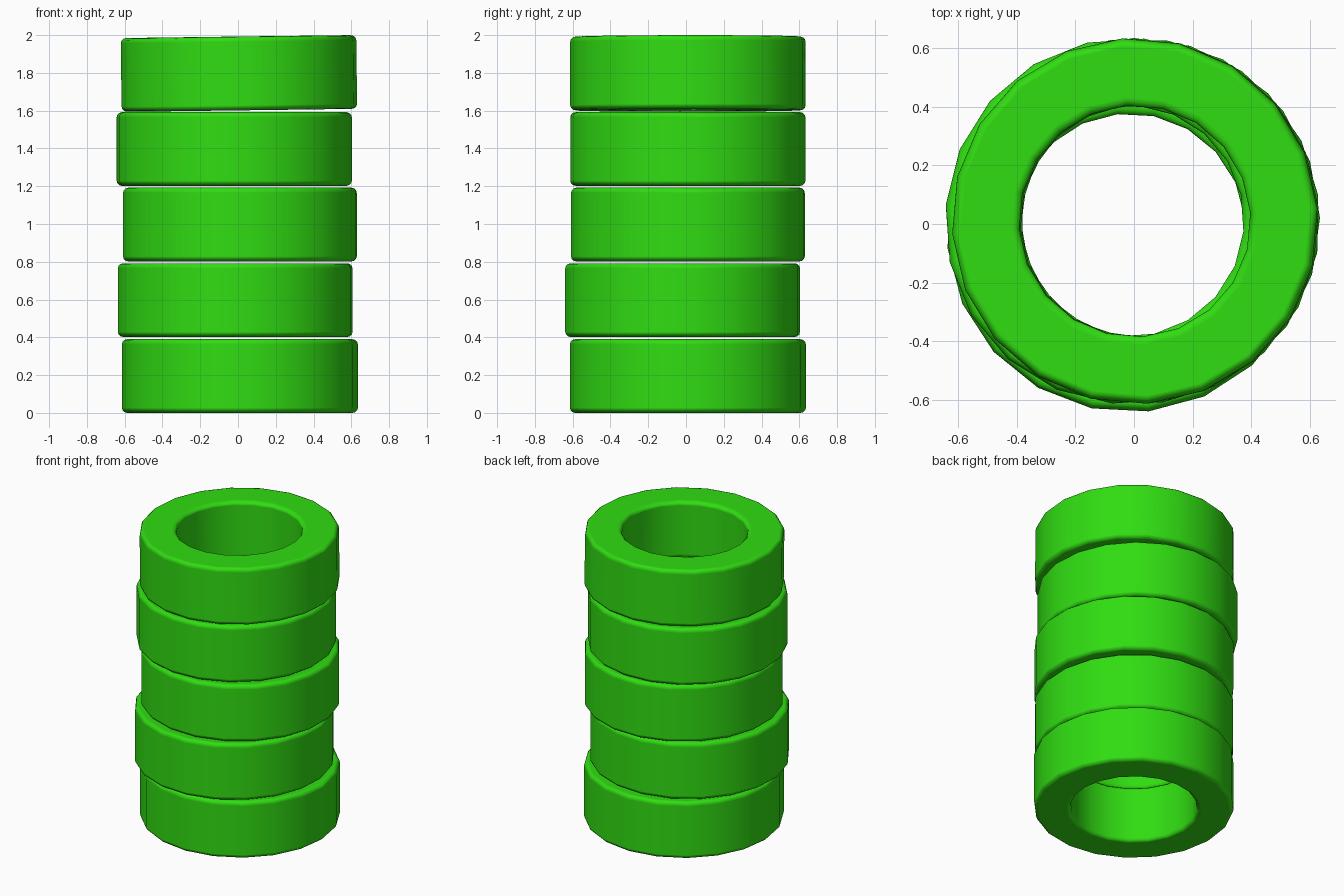
import bpy, bmesh
from math import cos, sin, pi, radians

cube = bpy.data.objects.get("Cube")
if cube:
    bpy.data.objects.remove(cube, do_unlink=True)

SIDES, OUTER, INNER, HEIGHT = 20, 0.625, 0.395, 0.39

# Single flat green for every tyre
green = bpy.data.materials.new("bright_green")
green.use_nodes = True
colour = (0.03, 0.72, 0.006, 1)
green.diffuse_color = colour
shader = green.node_tree.nodes["Principled BSDF"]
shader.inputs["Base Color"].default_value = colour
shader.inputs["Roughness"].default_value = 0.8


def make_tyre(name, location, turn, tilt):
    """Square-section ring with softened rims."""
    bm = bmesh.new()
    h = HEIGHT / 2
    section = [(INNER, -h), (OUTER, -h), (OUTER, h), (INNER, h)]
    rings = []
    for i in range(SIDES):
        a = 2 * pi * i / SIDES
        rings.append([bm.verts.new((r * cos(a), r * sin(a), z)) for r, z in section])
    for i in range(SIDES):
        a, b = rings[i], rings[(i + 1) % SIDES]
        for j in range(4):
            k = (j + 1) % 4
            bm.faces.new((a[j], b[j], b[k], a[k]))
    bmesh.ops.recalc_face_normals(bm, faces=bm.faces)
    for face in bm.faces:
        face.smooth = True
    mesh = bpy.data.meshes.new(name)
    bm.to_mesh(mesh)
    bm.free()
    mesh.materials.append(green)

    tyre = bpy.data.objects.new(name, mesh)
    bpy.context.collection.objects.link(tyre)
    tyre.location = location
    tyre.rotation_euler = (0, tilt, radians(turn))

    # Rounded rims, with flat walls kept clean
    bevel = tyre.modifiers.new("rounded_rims", 'BEVEL')
    bevel.width = 0.028
    bevel.segments = 3
    bevel.limit_method = 'ANGLE'
    bevel.angle_limit = radians(40)
    bevel.harden_normals = True
    return tyre


# Stack from the ground up: centre, turn in degrees, tilt in radians
make_tyre("bottom_tyre", (0.01, 0.01, 0.195), 1, 0)
make_tyre("second_tyre", (-0.015, -0.018, 0.597), 6, 0)
make_tyre("third_tyre", (0.01, 0.01, 0.997), 8, 0)
make_tyre("fourth_tyre", (-0.02, 0.01, 1.397), 13, 0)
make_tyre("top_tyre", (0.005, 0.01, 1.797), 4, -0.013)
